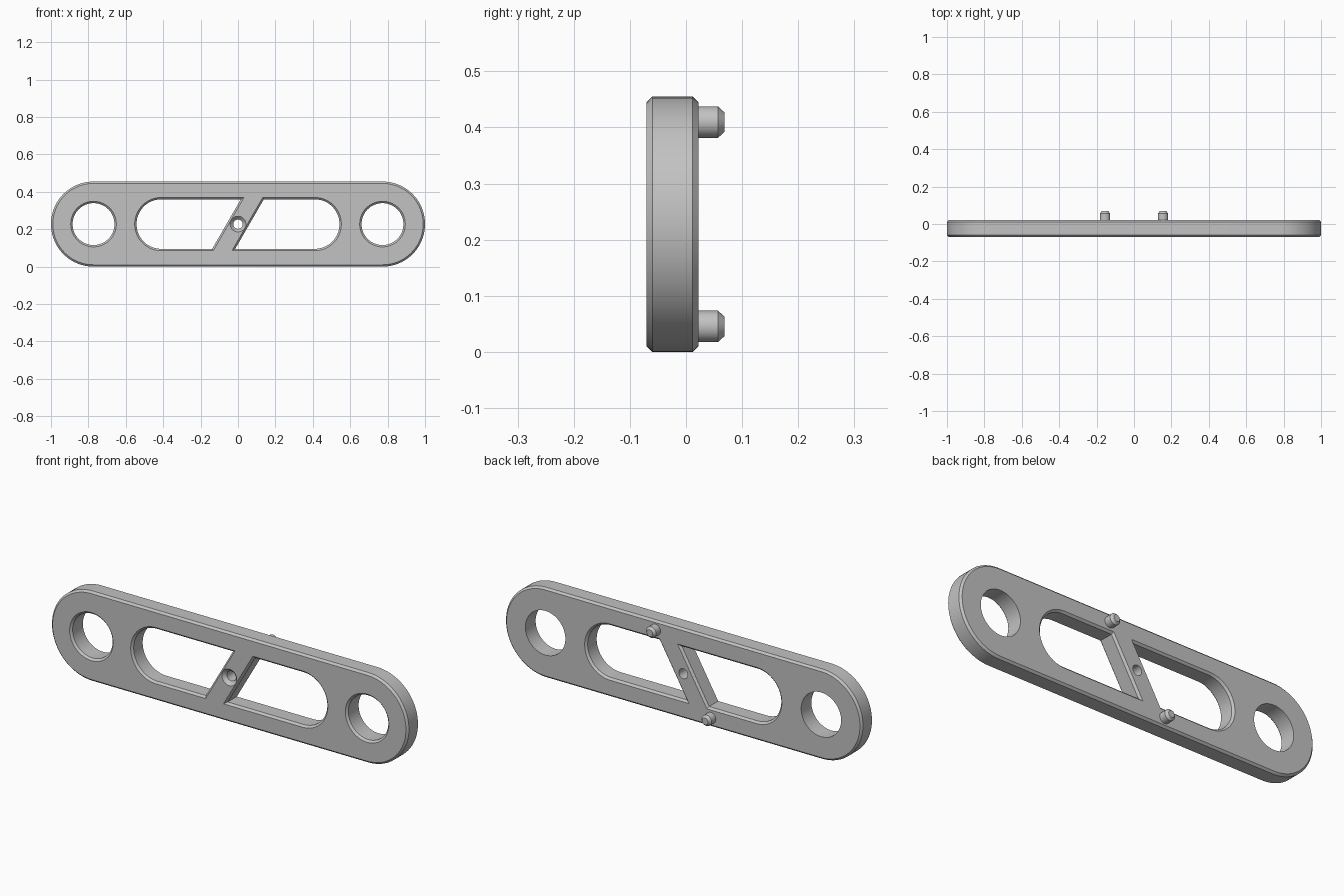
import bpy, bmesh
from math import sin, cos, pi, radians, tan

if "Cube" in bpy.data.objects:
    bpy.data.objects.remove(bpy.data.objects["Cube"])

MID = 0.2275                  # mid height of the plate, and its end radius
FRONT, BACK = -0.07, 0.022
BEVEL = 0.01
LEAN = radians(30)            # tilt of the diagonal bar

grey = bpy.data.materials.new("satin grey")
grey.use_nodes = True
colour = (0.54, 0.54, 0.54, 1)
grey.diffuse_color = colour
grey.node_tree.nodes["Principled BSDF"].inputs["Base Color"].default_value = colour


def arc(cx, cz, r, start, end, n):
    return [(cx + r * cos(start + (end - start) * i / n),
             cz + r * sin(start + (end - start) * i / n)) for i in range(n + 1)]


def circle(cx, cz, r):
    return arc(cx, cz, r, 0, 2 * pi, 64)[:-1]


def stadium(grow):
    r, reach = MID + grow, 1 - MID
    return (arc(reach, MID, r, -pi / 2, pi / 2, 40)
            + arc(-reach, MID, r, pi / 2, 3 * pi / 2, 40))


def slot(side, grow):
    """Round outer end, slanted inner end beside the bar."""
    r = 0.1325 + grow
    gap = 0.05 + (BEVEL - grow) / cos(LEAN)
    pts = arc(0.41, 0, r, -pi / 2, pi / 2, 40)
    pts += [(r * tan(LEAN) + gap, r), (-r * tan(LEAN) + gap, -r)]
    return [(side * x, MID + side * z) for x, z in pts]


def loft(name, rings):
    """Solid through equal-length outlines, each given as (y, points)."""
    bm = bmesh.new()
    loops = [[bm.verts.new((x, y, z)) for x, z in pts] for y, pts in rings]
    for a, b in zip(loops, loops[1:]):
        for i in range(len(a)):
            j = (i + 1) % len(a)
            bm.faces.new((a[i], a[j], b[j], b[i]))
    bm.faces.new(loops[0])
    bm.faces.new(loops[-1])
    bmesh.ops.recalc_face_normals(bm, faces=bm.faces)
    mesh = bpy.data.meshes.new(name)
    bm.to_mesh(mesh)
    bm.free()
    mesh.materials.append(grey)
    obj = bpy.data.objects.new(name, mesh)
    bpy.context.collection.objects.link(obj)
    return obj


def activate(obj):
    bpy.ops.object.select_all(action='DESELECT')
    obj.select_set(True)
    bpy.context.view_layer.objects.active = obj


# Bevelled plate with rounded ends
plate = loft("plate", [(FRONT, stadium(-BEVEL)), (FRONT + BEVEL, stadium(0)),
                       (BACK - BEVEL, stadium(0)), (BACK, stadium(-BEVEL))])

cutters = []
for side in (-1, 1):
    # Slots bevelled front and back, leaving the diagonal bar between them
    cutters.append(loft("slot_cutter", [
        (FRONT - BEVEL, slot(side, 2 * BEVEL)), (FRONT + BEVEL, slot(side, 0)),
        (BACK - BEVEL, slot(side, 0)), (BACK + BEVEL, slot(side, 2 * BEVEL))]))
    # End holes bevelled on the front only
    x = side * (1 - MID)
    cutters.append(loft("hole_cutter", [
        (FRONT - BEVEL, circle(x, MID, 0.132)), (FRONT + BEVEL, circle(x, MID, 0.112)),
        (BACK + BEVEL, circle(x, MID, 0.112))]))
# Countersunk screw hole in the bar
cutters.append(loft("screw_cutter", [
    (FRONT - BEVEL, circle(0, MID, 0.052)), (FRONT + 0.017, circle(0, MID, 0.025)),
    (BACK + BEVEL, circle(0, MID, 0.025))]))

activate(plate)
for cutter in cutters:
    cutter.hide_render = True
    mod = plate.modifiers.new("cut", 'BOOLEAN')
    mod.operation = 'DIFFERENCE'
    mod.solver = 'EXACT'
    mod.object = cutter
    bpy.ops.object.modifier_apply(modifier=mod.name)
for cutter in cutters:
    bpy.data.objects.remove(cutter)

# Locating pins on the back
pins = []
for name, side in (("upper_pin", 1), ("lower_pin", -1)):
    x, z = side * 0.155, MID + side * 0.182
    pins.append(loft(name, [(BACK - 0.005, circle(x, z, 0.028)),
                            (0.057, circle(x, z, 0.028)),
                            (0.069, circle(x, z, 0.017))]))

for obj in [plate] + pins:
    activate(obj)
    bpy.ops.object.shade_smooth_by_angle(angle=radians(30))
